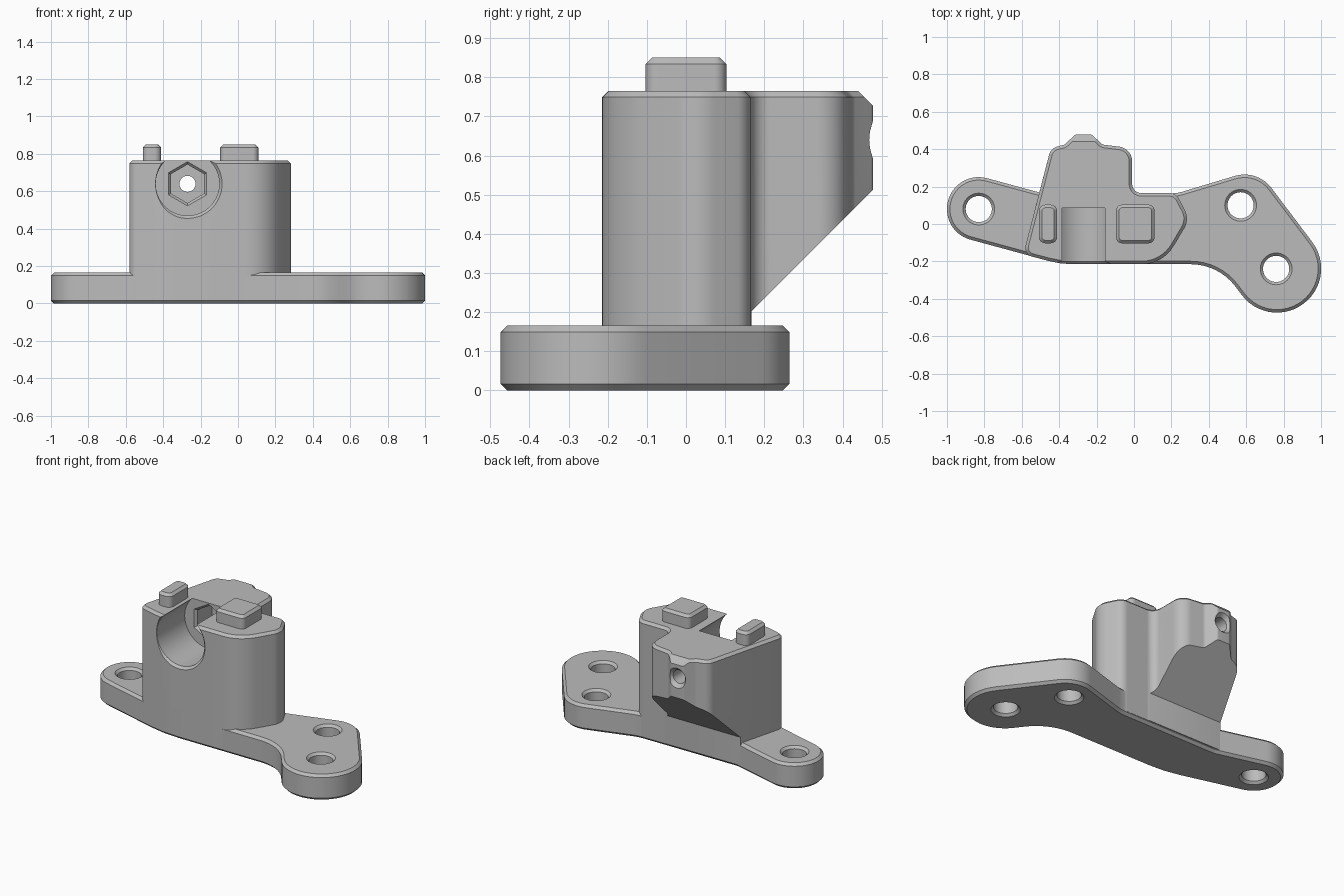
import bpy, bmesh, math
from mathutils import Vector, Matrix

if "Cube" in bpy.data.objects:
    bpy.data.objects.remove(bpy.data.objects["Cube"])

grey = bpy.data.materials.new("light grey plastic")
grey.use_nodes = True
GREY = (0.5, 0.5, 0.5, 1)
grey.diffuse_color = GREY
grey.node_tree.nodes["Principled BSDF"].inputs["Base Color"].default_value = GREY


def rounded(corners):
    """Outline through (x, y, radius) corners, each replaced by a tangent arc."""
    pts = []
    n = len(corners)
    for i, (x, y, r) in enumerate(corners):
        p = Vector((x, y))
        u = (Vector(corners[i - 1][:2]) - p).normalized()
        v = (Vector(corners[(i + 1) % n][:2]) - p).normalized()
        half = u.angle(v) / 2
        if r == 0:
            pts.append(p)
            continue
        start, end = p + u * (r / math.tan(half)), p + v * (r / math.tan(half))
        centre = p + (u + v).normalized() * (r / math.sin(half))
        a, b = start - centre, end - centre
        sweep = math.atan2(a.x * b.y - a.y * b.x, a.dot(b))
        steps = max(2, round(abs(sweep) / math.radians(7)))
        for k in range(steps + 1):
            pts.append(centre + Matrix.Rotation(sweep * k / steps, 2) @ a)
    return pts


def finish(name, bm):
    bmesh.ops.recalc_face_normals(bm, faces=bm.faces)
    mesh = bpy.data.meshes.new(name)
    bm.to_mesh(mesh)
    bm.free()
    mesh.materials.append(grey)
    ob = bpy.data.objects.new(name, mesh)
    bpy.context.collection.objects.link(ob)
    return ob


def prism(name, pts, z0, z1, top=0, bottom=0):
    """Extruded outline with chamfered cap rims."""
    bm = bmesh.new()
    low = bm.faces.new([bm.verts.new((p[0], p[1], z0)) for p in pts])
    ext = bmesh.ops.extrude_face_region(bm, geom=[low], use_keep_orig=True)["geom"]
    for v in ext:
        if isinstance(v, bmesh.types.BMVert):
            v.co.z = z1
    for z, size in ((z1, top), (z0, bottom)):
        if size:
            rim = [e for e in bm.edges if all(abs(v.co.z - z) < 1e-5 for v in e.verts)]
            bmesh.ops.bevel(bm, geom=rim, offset=size, segments=1, affect='EDGES',
                            clamp_overlap=False)
    return finish(name, bm)


def lathe(profile, sides, matrix):
    """Solid of revolution from (radius, height) rings."""
    bm = bmesh.new()
    rings = []
    for r, h in profile:
        rings.append([bm.verts.new(matrix @ Vector((
            r * math.cos(2 * math.pi * k / sides), r * math.sin(2 * math.pi * k / sides), h)))
            for k in range(sides)])
    for lo, hi in zip(rings, rings[1:]):
        for k in range(sides):
            j = (k + 1) % sides
            bm.faces.new((lo[k], lo[j], hi[j], hi[k]))
    bm.faces.new(rings[0])
    bm.faces.new(rings[-1])
    return finish("cutter", bm)


def cut(target, cutter):
    cutter.hide_render = True
    mod = target.modifiers.new("cut", 'BOOLEAN')
    mod.operation, mod.solver, mod.object = 'DIFFERENCE', 'EXACT', cutter
    bpy.context.view_layer.objects.active = target
    bpy.ops.object.modifier_apply(modifier=mod.name)
    bpy.data.objects.remove(cutter)


C = 0.016  # common chamfer

# Base plate with three rounded mounting lobes
base = prism("base_plate", rounded([
    (-0.949, 0.289, 0.169), (-1.039, -0.039, 0.169), (-0.391, -0.215, 0.8),
    (0.4525, -0.215, 0.3), (0.719, -0.569, 0.2345), (1.094, -0.283, 0.2345),
    (0.659, 0.293, 0.18), (0.23, 0.164, 0.2), (-0.474, 0.16, 0.1)]),
    0, 0.165, C, C)
for x, y in ((-0.83, 0.08), (0.57, 0.10), (0.76, -0.24)):
    cut(base, lathe([(0.1, -0.015), (0.07, 0.015), (0.07, 0.15), (0.1, 0.18)], 40,
                    Matrix.Translation((x, y, 0))))

# Clamp body with overhanging rear and nub
body = prism("clamp_body", rounded([
    (-0.592, -0.162, 0.05), (-0.391, -0.215, 0.5), (0.155, -0.215, 0.2),
    (0.297, 0.025, 0.1), (0.225, 0.165, 0.06), (-0.01, 0.165, 0.05),
    (-0.01, 0.405, 0.08), (-0.17, 0.425, 0.03), (-0.225, 0.478, 0.02),
    (-0.315, 0.478, 0.02), (-0.37, 0.425, 0.03), (-0.445, 0.405, 0.06)]),
    0.02, 0.765, C)


def side_cutter(profile):
    """Prism along x from a (y, z) profile."""
    bm = bmesh.new()
    a, b = [[bm.verts.new((x, y, z)) for y, z in profile] for x in (-0.9, 0.6)]
    bm.faces.new(a)
    bm.faces.new(b)
    for k in range(len(a)):
        j = (k + 1) % len(a)
        bm.faces.new((a[k], a[j], b[j], b[k]))
    return finish("cutter", bm)


# Sloping underside of the overhang, then the sloped top of the nub
cut(body, side_cutter([(0.168, -0.1), (0.168, 0.203), (0.7, 0.735), (0.7, -0.1)]))
cut(body, side_cutter([(0.405, 0.8), (0.605, 0.6), (0.605, 0.8)]))

# Bore, hexagonal nut pocket and through hole, all along +y
axis = Matrix.Translation((-0.27, 0, 0.64)) @ Matrix.Rotation(-math.pi / 2, 4, 'X')
cut(body, lathe([(0.2, -0.23), (0.17, -0.2), (0.17, 0.085)], 64, axis))
turn = Matrix.Rotation(math.pi / 6, 4, 'Z')
cut(body, lathe([(0.133, 0.07), (0.103, 0.1), (0.103, 0.25)], 6, axis @ turn))
cut(body, lathe([(0.043, 0.2), (0.043, 0.455), (0.075, 0.49)], 32, axis))

# Locating pegs on top
for name, x, w, r in (("narrow_peg", -0.46, 0.049, 0.035), ("square_peg", 0.007, 0.102, 0.03)):
    prism(name, rounded([(x - w, -0.103, r), (x + w, -0.103, r),
                         (x + w, 0.103, r), (x - w, 0.103, r)]), 0.75, 0.85, C)

for ob in bpy.context.scene.objects:
    if ob.type == 'MESH':
        bpy.ops.object.select_all(action='DESELECT')
        ob.select_set(True)
        bpy.context.view_layer.objects.active = ob
        bpy.ops.object.shade_smooth_by_angle(angle=math.radians(25))
